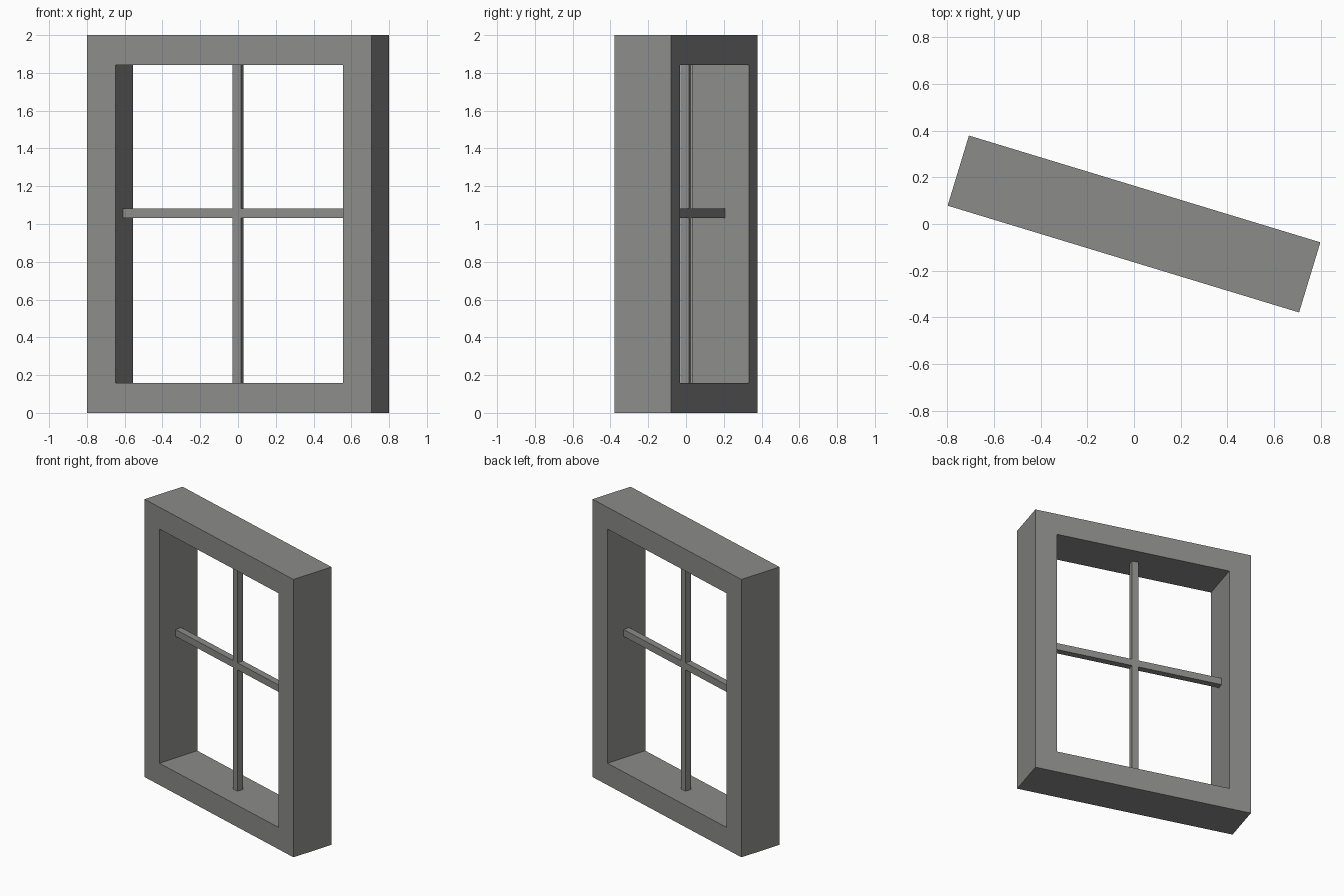
import bpy, bmesh, math
from mathutils import Matrix

if "Cube" in bpy.data.objects:
    bpy.data.objects.remove(bpy.data.objects["Cube"])

W, D, H = 1.574, 0.314, 2.0      # outer frame size
T = 0.157                        # frame border width
BAR = 0.048                      # glazing bar thickness
BAR_Z = 1.057                    # height of the horizontal bar
TURN = Matrix.Rotation(math.radians(-16.9), 4, 'Z')

grey = bpy.data.materials.new("mid_grey")
grey.diffuse_color = (0.26, 0.26, 0.255, 1)
grey.use_nodes = True
grey.node_tree.nodes["Principled BSDF"].inputs["Base Color"].default_value = grey.diffuse_color


def finish(name, bm):
    bmesh.ops.transform(bm, matrix=TURN, verts=bm.verts)
    bmesh.ops.recalc_face_normals(bm, faces=bm.faces)
    me = bpy.data.meshes.new(name)
    bm.to_mesh(me)
    bm.free()
    me.materials.append(grey)
    ob = bpy.data.objects.new(name, me)
    bpy.context.collection.objects.link(ob)


def box(name, x0, x1, y0, y1, z0, z1):
    bm = bmesh.new()
    bmesh.ops.create_cube(bm, size=1)
    for v in bm.verts:
        v.co = ((x0, x1)[v.co.x > 0], (y0, y1)[v.co.y > 0], (z0, z1)[v.co.z > 0])
    finish(name, bm)


# Window frame: rectangular ring swept through its depth
bm = bmesh.new()
rings = []
for inset, y in ((0, -D / 2), (T, -D / 2), (T, D / 2), (0, D / 2)):
    x, lo, hi = W / 2 - inset, inset, H - inset
    rings.append([bm.verts.new(p) for p in
                  ((-x, y, lo), (x, y, lo), (x, y, hi), (-x, y, hi))])
for i in range(4):
    a, b = rings[i], rings[(i + 1) % 4]
    for k in range(4):
        n = (k + 1) % 4
        bm.faces.new((a[k], a[n], b[n], b[k]))
finish("window_frame", bm)

# Glazing bars: one full-width rail, with an upright above and below it
h = BAR / 2
xi = W / 2 - T
box("horizontal_bar", -xi, xi, -h, h, BAR_Z - 0.025, BAR_Z + 0.025)
box("lower_upright_bar", -h, h, -h, h, T, BAR_Z - 0.025)
box("upper_upright_bar", -h, h, -h, h, BAR_Z + 0.025, H - T)
